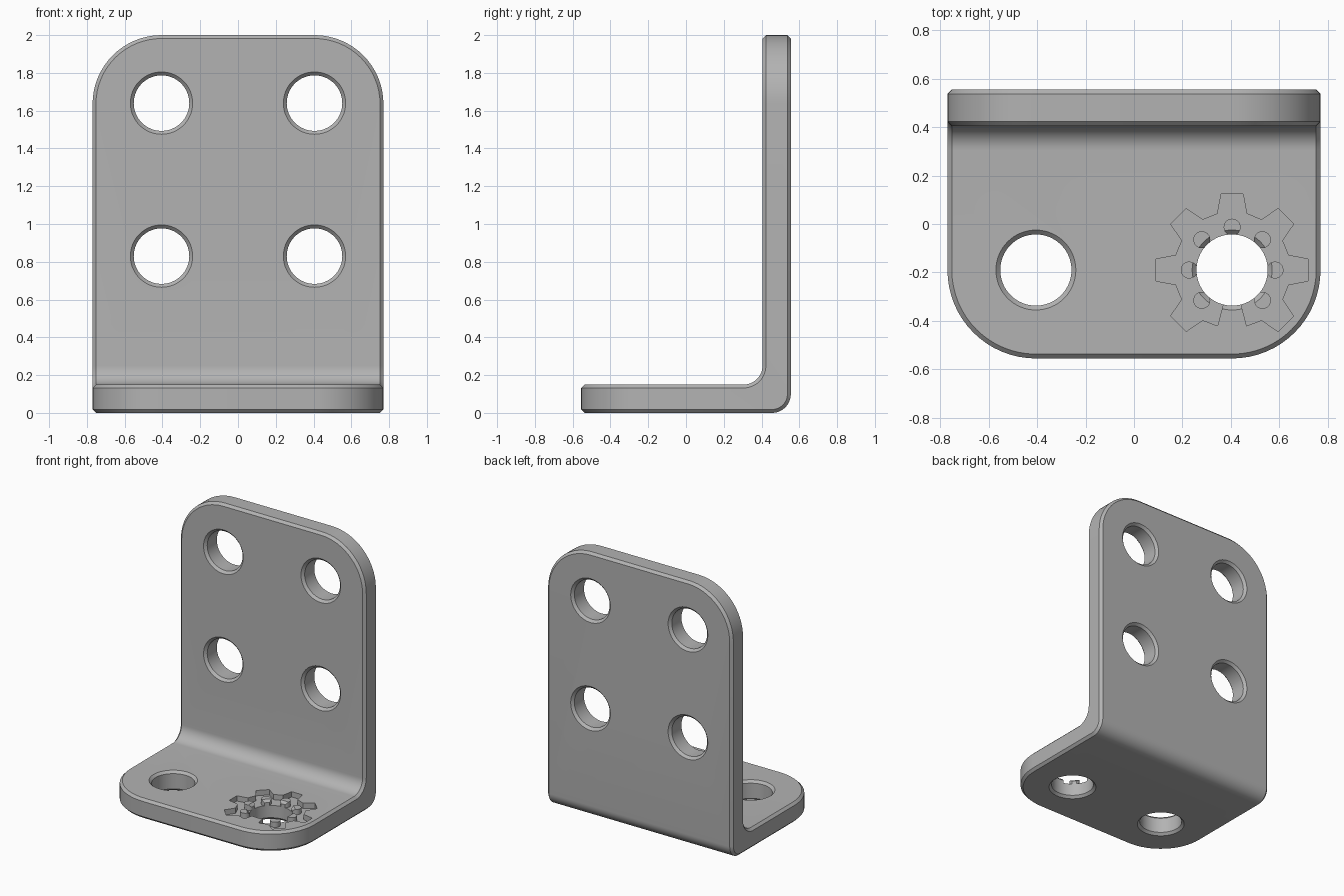
import bpy, bmesh, math
from math import cos, sin, radians
from mathutils import Matrix, Vector

if "Cube" in bpy.data.objects:
    bpy.data.objects.remove(bpy.data.objects["Cube"], do_unlink=True)

HALF_W, HALF_D, HEIGHT, THICK = 0.77, 0.555, 2.0, 0.15
BEND, CORNER, CHAMFER = 0.1, 0.365, 0.018
HOLE_R, HOLE_X, HOLE_Y = 0.147, 0.405, -0.19
GEAR_DEPTH = 0.04

steel = bpy.data.materials.new("plain grey steel")
steel.use_nodes = True
grey = (0.45, 0.45, 0.45, 1)
steel.diffuse_color = grey
steel.node_tree.nodes["Principled BSDF"].inputs["Base Color"].default_value = grey


def finish(bm, name):
    bmesh.ops.recalc_face_normals(bm, faces=bm.faces)
    mesh = bpy.data.meshes.new(name)
    bm.to_mesh(mesh)
    bm.free()
    obj = bpy.data.objects.new(name, mesh)
    bpy.context.collection.objects.link(obj)
    mesh.materials.append(steel)
    return obj


def prism(bm, points, direction):
    face = bm.faces.new([bm.verts.new(p) for p in points])
    out = bmesh.ops.extrude_face_region(bm, geom=[face])
    moved = [v for v in out["geom"] if isinstance(v, bmesh.types.BMVert)]
    bmesh.ops.translate(bm, verts=moved, vec=direction)


def apply(obj, mod):
    bpy.context.view_layer.objects.active = obj
    bpy.ops.object.modifier_apply(modifier=mod.name)


def cut(obj, cutter):
    mod = obj.modifiers.new("cut", "BOOLEAN")
    mod.operation, mod.solver, mod.object = "DIFFERENCE", "EXACT", cutter
    apply(obj, mod)
    bpy.data.objects.remove(cutter, do_unlink=True)


def polar(radius, degrees, z):
    a = radians(degrees)
    return Vector((HOLE_X + radius * cos(a), HOLE_Y + radius * sin(a), z))


def bend(y, z, start, end, steps=12):
    angles = [radians(start + (end - start) * i / steps) for i in range(steps + 1)]
    return [(-HALF_W, y + BEND * cos(a), z + BEND * sin(a)) for a in angles]


def hole_cutter(centre, rotation):
    # Countersunk on both faces of the plate
    bm = bmesh.new()
    half, extra = THICK / 2, 0.05
    flare = HOLE_R + CHAMFER + extra
    profile = [(0, -half - extra), (flare, -half - extra), (HOLE_R, -half + CHAMFER),
               (HOLE_R, half - CHAMFER), (flare, half + extra), (0, half + extra)]
    verts = [bm.verts.new((r, 0, z)) for r, z in profile]
    edges = [bm.edges.new(pair) for pair in zip(verts, verts[1:])]
    bmesh.ops.spin(bm, geom=verts + edges, cent=(0, 0, 0), axis=(0, 0, 1),
                   angle=math.tau, steps=64)
    bmesh.ops.remove_doubles(bm, verts=bm.verts, dist=0.0001)
    bm.transform(Matrix.Translation(centre) @ rotation)
    return finish(bm, "hole_cutter")


# Bent plate with large rounded free corners
bm = bmesh.new()
inner_y = HALF_D - THICK
profile = [(-HALF_W, -HALF_D, 0)]
profile += bend(HALF_D - BEND, BEND, -90, 0)
profile += [(-HALF_W, HALF_D, HEIGHT), (-HALF_W, inner_y, HEIGHT)]
profile += bend(inner_y - BEND, THICK + BEND, 0, -90)
profile += [(-HALF_W, -HALF_D, THICK)]
prism(bm, profile, (2 * HALF_W, 0, 0))


def is_free_corner(edge):
    a, b = (v.co for v in edge.verts)
    if abs(a.x - b.x) > 0.01:
        return False
    return all(p.z > HEIGHT - 0.001 for p in (a, b)) or all(p.y < 0.001 - HALF_D for p in (a, b))


corners = [e for e in bm.edges if is_free_corner(e)]
bmesh.ops.bevel(bm, geom=corners, offset=CORNER, segments=16, profile=0.5, affect="EDGES")
bracket = finish(bm, "angle_bracket")

# Small chamfer all around the rim
rim = bracket.modifiers.new("rim", "BEVEL")
rim.width, rim.segments, rim.limit_method = CHAMFER, 1, "ANGLE"
rim.angle_limit = radians(40)
apply(bracket, rim)

# Mounting holes
upright = Matrix.Rotation(radians(90), 4, "X")
for x in (-HOLE_X, HOLE_X):
    cut(bracket, hole_cutter((x, HOLE_Y, THICK / 2), Matrix.Identity(4)))
    for z in (0.83, 1.64):
        cut(bracket, hole_cutter((x, HALF_D - THICK / 2, z), upright))

# Gear-shaped recess around one base hole, open at the front
floor = THICK - GEAR_DEPTH
teeth = [-45 + 45 * i for i in range(7)]
outline = [polar(0.1, -75.4, floor), polar(0.238, -75.4, floor)]
for t in teeth:
    for radius, turn in ((0.24, -14.6), (0.317, -8.2), (0.317, 8.2), (0.24, 14.6)):
        outline.append(polar(radius, t + turn, floor))
outline += [polar(0.238, -104.6, floor), polar(0.1, -104.6, floor)]
bm = bmesh.new()
prism(bm, outline, (0, 0, 0.2))
gear = finish(bm, "gear_cutter")

# Round pins left standing in the recess
for t in teeth:
    bm = bmesh.new()
    bmesh.ops.create_cone(bm, cap_ends=True, segments=24, radius1=0.035, radius2=0.035,
                          depth=0.6, matrix=Matrix.Translation(polar(0.177, t, THICK)))
    cut(gear, finish(bm, "pin_cutter"))
cut(bracket, gear)

bpy.ops.object.select_all(action="DESELECT")
bracket.select_set(True)
bpy.context.view_layer.objects.active = bracket
bpy.ops.object.shade_smooth_by_angle(angle=radians(30))
